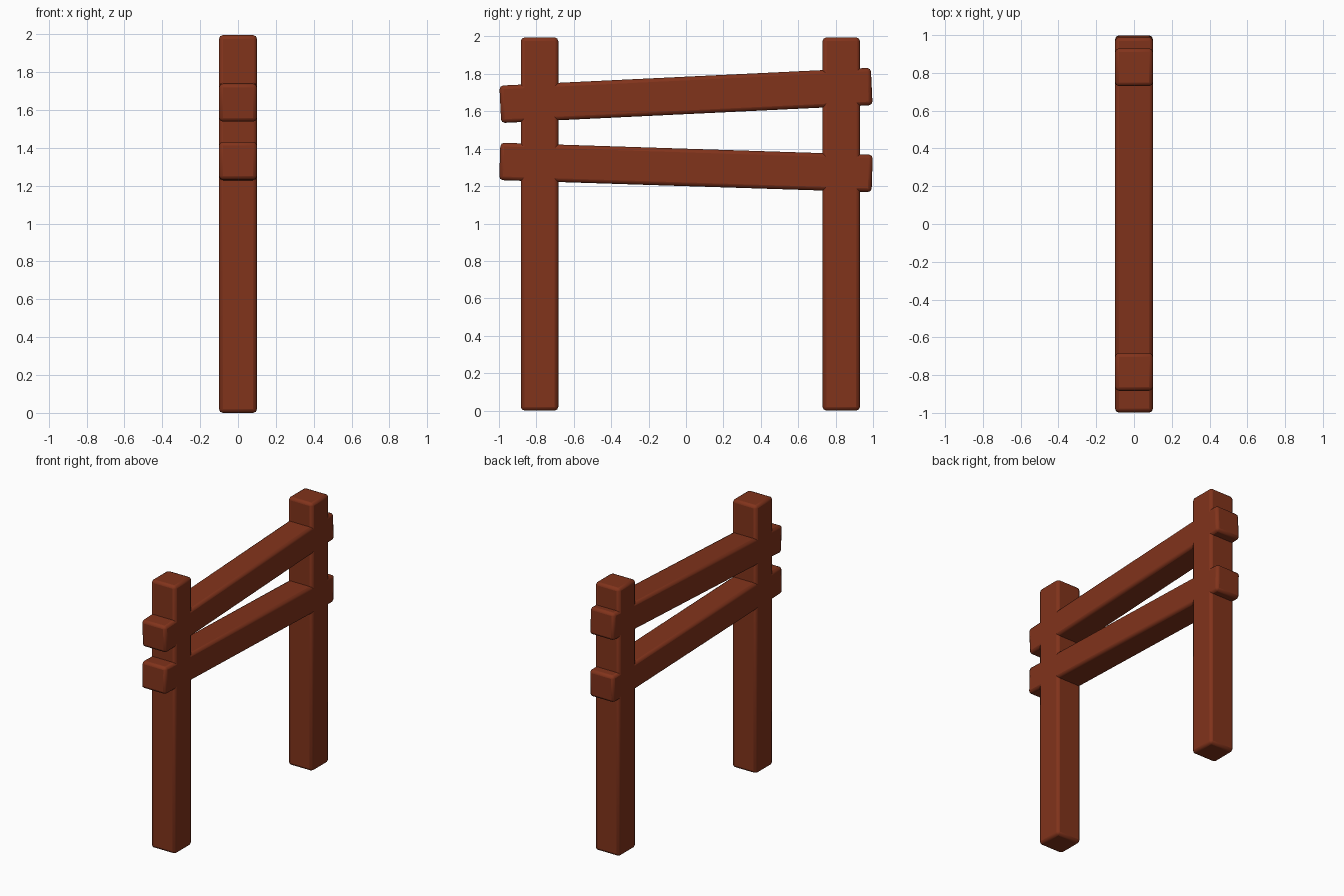
import bpy
import math

if "Cube" in bpy.data.objects:
    bpy.data.objects.remove(bpy.data.objects["Cube"])

wood = bpy.data.materials.new("brown_wood")
wood.diffuse_color = (0.22, 0.033, 0.011, 1.0)
wood.use_nodes = True
wood.node_tree.nodes["Principled BSDF"].inputs["Base Color"].default_value = wood.diffuse_color


def beam(name, size, loc, tilt=0.0):
    """Square timber with softly rounded edges, tilted in the y-z plane."""
    bpy.ops.mesh.primitive_cube_add(size=1, location=loc)
    ob = bpy.context.object
    ob.name = name
    ob.scale = size
    bpy.ops.object.transform_apply(location=False, rotation=False, scale=True)
    ob.rotation_euler.x = math.radians(tilt)
    ob.data.materials.append(wood)
    bevel = ob.modifiers.new("rounded_edges", 'BEVEL')
    bevel.width = 0.02
    bevel.segments = 2
    bpy.ops.object.shade_smooth_by_angle(angle=math.radians(30))
    return ob


# Upright posts
H = 1.995
for name, y in (("left_post", -0.783), ("right_post", 0.83)):
    beam(name, (0.2, 0.2, H), (0, y, H / 2))

# Crooked rails, passing through the posts
beam("upper_rail", (0.2, 1.988, 0.2), (0, 0, 1.685), 2.75)
beam("lower_rail", (0.2, 1.992, 0.2), (0, 0, 1.30), -1.85)
